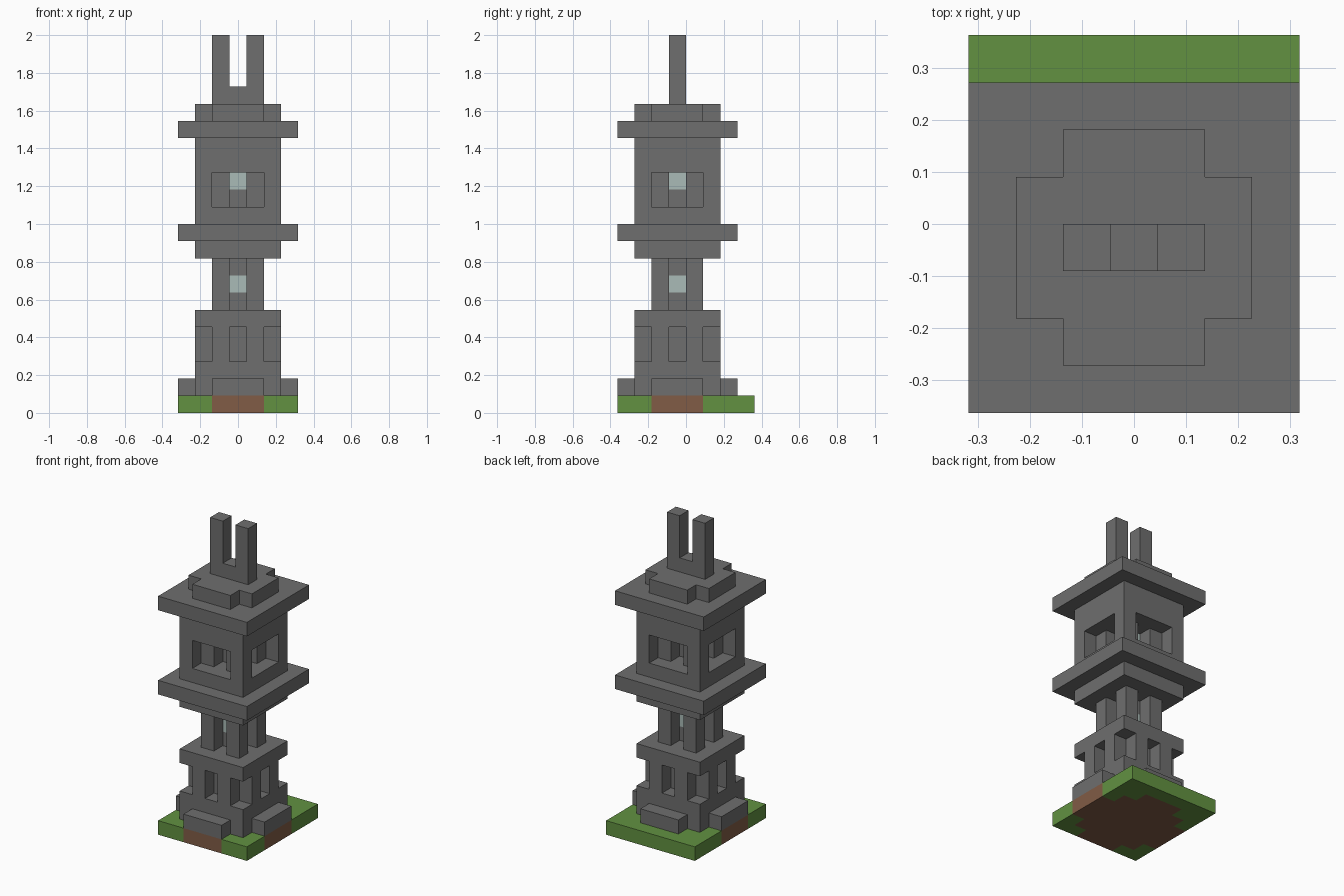
import bpy, bmesh
from mathutils import Matrix, Vector

U = 2 / 22          # one block
AXIS_Y = -U / 2     # the tower stands half a block forward of centre

if "Cube" in bpy.data.objects:
    bpy.data.objects.remove(bpy.data.objects["Cube"])


def material(name, rgb):
    m = bpy.data.materials.new(name)
    m.use_nodes = True
    m.diffuse_color = (*rgb, 1)
    m.node_tree.nodes["Principled BSDF"].inputs["Base Color"].default_value = (*rgb, 1)
    return m


stone = material("grey stone", (0.156, 0.156, 0.156))
grass = material("green grass", (0.122, 0.283, 0.053))
dirt = material("brown dirt", (0.22, 0.107, 0.061))
glass = material("pale glass", (0.402, 0.497, 0.474))


def finish(name, bm, mats):
    mesh = bpy.data.meshes.new(name)
    bmesh.ops.recalc_face_normals(bm, faces=bm.faces)
    bm.to_mesh(mesh)
    bm.free()
    for m in mats:
        mesh.materials.append(m)
    ob = bpy.data.objects.new(name, mesh)
    ob.location.y = AXIS_Y
    ob.scale = (U, U, U)
    bpy.context.collection.objects.link(ob)
    return ob


def part(name, centre, size, z0, z1, mat=stone, turns=1):
    """Box in block units, repeated by quarter turns round the tower axis."""
    bm = bmesh.new()
    for q in range(turns):
        place = Matrix.Rotation(q * 1.5707963, 4, "Z") @ Matrix.Translation((*centre, (z0 + z1) / 2))
        bmesh.ops.create_cube(bm, size=1, matrix=place @ Matrix.Diagonal((*size, z1 - z0, 1)))
    return finish(name, bm, [mat])


def slab(name, width, z0, z1, mat=stone):
    return part(name, (0, 0), (width, width), z0, z1, mat)


# Ground: grass sheet with a rounded dirt patch below the tower
bm = bmesh.new()
for i in range(-3, 4):
    for j in range(-3, 5):
        corners = [(-.5, -.5), (.5, -.5), (.5, .5), (-.5, .5)]
        bm.faces.new([bm.verts.new((i + a, j + b, 0)) for a, b in corners])
bmesh.ops.remove_doubles(bm, verts=bm.verts, dist=0.01)
top = bmesh.ops.extrude_face_region(bm, geom=bm.faces[:], use_keep_orig=True)
bmesh.ops.translate(bm, vec=Vector((0, 0, 1)),
                    verts=[g for g in top["geom"] if isinstance(g, bmesh.types.BMVert)])
for f in bm.faces:
    c = f.calc_center_median()
    f.material_index = int(abs(c.x) + abs(c.y) < 4.75 and c.y < 3.4)
finish("ground", bm, [grass, dirt])

# Base with low steps on all sides
slab("base_block", 5, 1, 3)
part("base_steps", (0, -3), (3, 1), 1, 2, turns=4)

# Lower storey: solid core, paired pilasters and a cap
slab("lower_core", 3, 3, 5)
for side, x in (("left", 1), ("right", -1)):
    part("lower_pilasters_" + side, (x, -2), (1, 1), 3, 5, turns=4)
slab("lower_cap", 5, 5, 6)

# Slender neck: corner pillars round a lantern
part("neck_pillars", (1, 1), (1, 1), 6, 9, turns=4)
slab("neck_core_bottom", 1, 6, 7)
slab("neck_lantern", 1, 7, 8, glass)
slab("neck_core_top", 1, 8, 9)

# Flared ledge
slab("ledge_support", 5, 9, 10)
slab("ledge", 7, 10, 11)

# Upper chamber with an open window on every side
slab("chamber_floor", 5, 11, 12)
part("chamber_corners", (2, 2), (1, 1), 12, 14, turns=4)
part("chamber_inner_pillars", (1, 1), (1, 1), 12, 14, turns=4)
slab("chamber_pedestal", 1, 12, 13)
slab("chamber_lantern", 1, 13, 14, glass)
slab("chamber_top", 5, 14, 16)

# Roof: eaves, cross-shaped tier and two-pronged crest
slab("roof_eaves", 7, 16, 17)
slab("roof_tier", 3, 17, 18)
part("roof_tier_arms", (0, -2), (3, 1), 17, 18, turns=4)
part("crest_base", (0, 0), (3, 1), 18, 19)
for side, x in (("left", 1), ("right", -1)):
    part("crest_prong_" + side, (x, 0), (1, 1), 19, 22)
